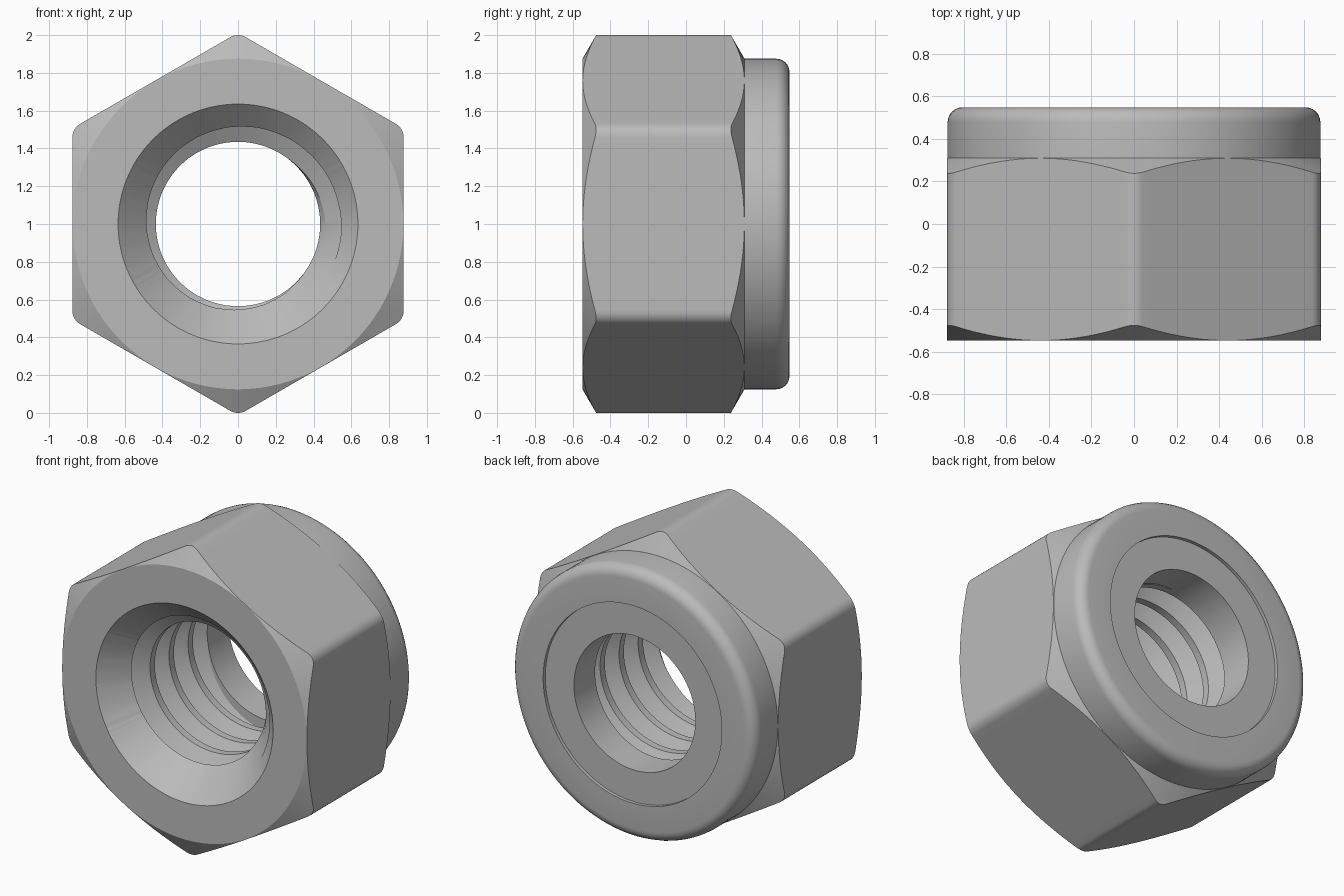
import bpy
import bmesh
from math import sin, cos, pi, radians, sqrt, tan

old = bpy.data.objects.get("Cube")
if old:
    bpy.data.objects.remove(old, do_unlink=True)

FRONT, SHOULDER, BACK = -0.548, 0.31, 0.548
APOTHEM, CORNER_FILLET = 0.877, 0.08
FACE_R, BEVEL_R, POCKET_R, BORE_R = 0.875, 0.635, 0.64, 0.435
ROOT_R, PITCH, THREAD_START = 0.548, 0.195, -0.457
FLANK = (ROOT_R - BORE_R) * tan(radians(30))
CREST, ROOT = PITCH / 4, PITCH - PITCH / 4 - 2 * FLANK

metal = bpy.data.materials.new("steel_grey")
metal.use_nodes = True
grey = (0.5, 0.5, 0.5, 1)
metal.diffuse_color = grey
metal.node_tree.nodes["Principled BSDF"].inputs["Base Color"].default_value = grey


def hex_radius(a):
    """Radius of the rounded hexagon at an angle; corners point up and down."""
    off = abs((a - pi / 2 + pi / 6) % (pi / 3) - pi / 6)
    centre = (APOTHEM - CORNER_FILLET) / cos(pi / 6)
    if off < radians(2.32):
        return centre * cos(off) + sqrt(CORNER_FILLET ** 2 - (centre * sin(off)) ** 2)
    return APOTHEM / cos(pi / 6 - off)


def bore_radius(y, a):
    """Helical thread, opened up by the lead-in cone."""
    t = (y - THREAD_START - PITCH * a / (2 * pi)) % PITCH
    depth = ROOT_R - BORE_R
    if t < ROOT:
        r = ROOT_R
    elif t < ROOT + FLANK:
        r = ROOT_R - depth * (t - ROOT) / FLANK
    elif t < ROOT + FLANK + CREST:
        r = BORE_R
    else:
        r = ROOT_R - depth * (PITCH - t) / FLANK
    return max(r, BEVEL_R - (y - FRONT))


def thread_column(a):
    """Thread section at one angle, from the insert seat to the lead-in cone."""
    first = FRONT
    while bore_radius(first, a) <= BEVEL_R - (first - FRONT) + 1e-6:
        first += 0.001
    points = []
    for turn in range(-3, 7):
        base = THREAD_START + PITCH * (a / (2 * pi) + turn)
        for step in (0, ROOT, ROOT + FLANK, ROOT + FLANK + CREST):
            y = min(max(base + step, first), SHOULDER)
            points.append((bore_radius(y, a), y))
    return points[::-1]


def body_column(a):
    """Closed section of the nut at one angle."""
    r = hex_radius(a)
    drop = (r - FACE_R) * tan(radians(30))
    points = [(BEVEL_R, FRONT), (FACE_R, FRONT), (r, FRONT + drop),
              (r, SHOULDER - drop), (FACE_R, SHOULDER)]
    fillet = 0.07
    for i in range(7):
        t = i * pi / 12
        points.append((FACE_R - fillet + fillet * cos(t), BACK - fillet + fillet * sin(t)))
    points += [(POCKET_R, BACK), (POCKET_R, SHOULDER)]
    return points + thread_column(a)


def insert_column(a):
    return [(BORE_R, SHOULDER), (POCKET_R, SHOULDER),
            (POCKET_R, BACK - 0.022), (BORE_R, BACK - 0.022)]


def sweep(name, column, angles):
    """Join the sections around the axis into a solid."""
    bm = bmesh.new()
    cols = [[bm.verts.new((r * cos(a), y, r * sin(a) + 1)) for r, y in column(a)]
            for a in angles]
    for c, d in zip(cols, cols[1:]):
        n = len(c)
        for i in range(n):
            j = (i + 1) % n
            bm.faces.new((c[i], c[j], d[j], d[i]))
    bmesh.ops.remove_doubles(bm, verts=bm.verts, dist=0.0001)
    bmesh.ops.recalc_face_normals(bm, faces=bm.faces)
    mesh = bpy.data.meshes.new(name)
    bm.to_mesh(mesh)
    bm.free()
    obj = bpy.data.objects.new(name, mesh)
    bpy.context.collection.objects.link(obj)
    mesh.materials.append(metal)
    bpy.ops.object.select_all(action="DESELECT")
    obj.select_set(True)
    bpy.context.view_layer.objects.active = obj
    bpy.ops.object.shade_smooth_by_angle(angle=radians(22))


# Angles are denser around the rounded corners
half = [0.8, 1.6, 2.31] + [5 + 2.5 * i for i in range(10)]
sector = sorted([-d for d in half] + [0] + half + [30])
angles = [radians(30 + 60 * k + d) for k in range(6) for d in sector]
angles = [0] + [a for a in angles if a > 1e-6]

# Hexagonal body with collar and thread
sweep("nut_body", body_column, angles)

# Locking ring held in the collar
sweep("locking_insert", insert_column, angles)
